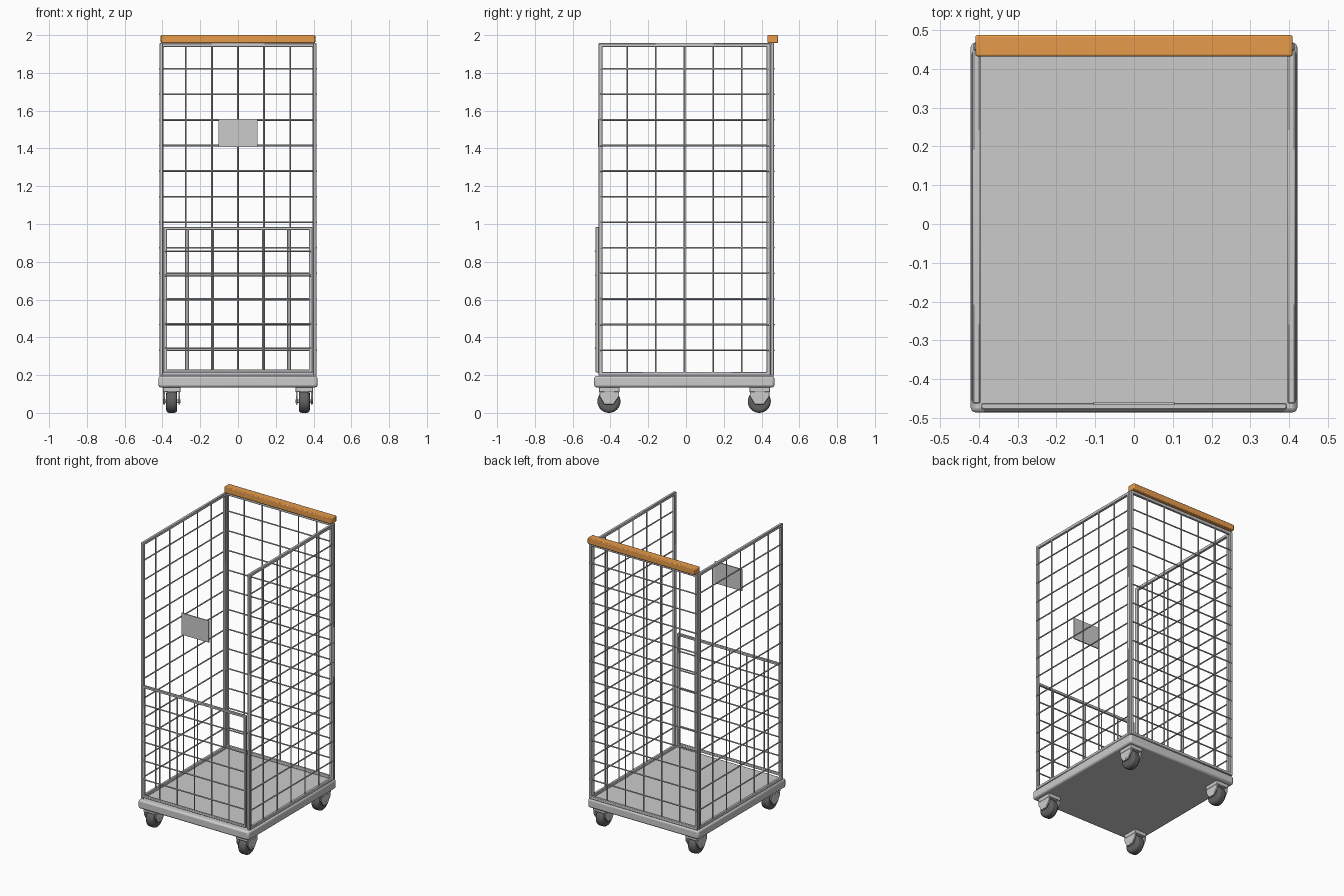
import bpy, bmesh, math
from mathutils import Vector, Matrix

if "Cube" in bpy.data.objects:
    bpy.data.objects.remove(bpy.data.objects["Cube"])

YC = -0.01  # depth centre of the base


def finish(name, bm, color=None, bevel=0, segs=2):
    bmesh.ops.recalc_face_normals(bm, faces=bm.faces)
    me = bpy.data.meshes.new(name)
    bm.to_mesh(me)
    bm.free()
    ob = bpy.data.objects.new(name, me)
    bpy.context.collection.objects.link(ob)
    if bevel:
        m = ob.modifiers.new("bevel", 'BEVEL')
        m.width, m.segments = bevel, segs
    if color:
        mat = bpy.data.materials.new(name + "_colour")
        mat.diffuse_color = color
        mat.use_nodes = True
        mat.node_tree.nodes["Principled BSDF"].inputs["Base Color"].default_value = mat.diffuse_color
        me.materials.append(mat)
    bpy.ops.object.select_all(action='DESELECT')
    bpy.context.view_layer.objects.active = ob
    ob.select_set(True)
    bpy.ops.object.shade_smooth_by_angle(angle=math.radians(35))
    return ob


def box(bm, lo, hi):
    lo, hi = Vector(lo), Vector(hi)
    mat = Matrix.Translation((lo + hi) / 2) @ Matrix.Diagonal((*(hi - lo), 1))
    bmesh.ops.create_cube(bm, size=1, matrix=mat)


def rod(bm, a, b, r, sides=8):
    a, b = Vector(a), Vector(b)
    d = b - a
    mat = Matrix.Translation((a + b) / 2) @ d.to_track_quat('Z', 'Y').to_matrix().to_4x4()
    bmesh.ops.create_cone(bm, cap_ends=True, segments=sides, radius1=r, radius2=r,
                          depth=d.length, matrix=mat)


def extrude(bm, faces, vec):
    ext = bmesh.ops.extrude_face_region(bm, geom=faces, use_keep_orig=True)["geom"]
    bmesh.ops.translate(bm, vec=vec, verts=[v for v in ext if isinstance(v, bmesh.types.BMVert)])


def panel(name, to_world, u0, u1, z0, z1, cols, rows, t=0.02, r=0.0045):
    """Tube frame with wire mesh; to_world(u, d, z), d = outward offset."""
    h = t / 2
    # One-piece rectangular frame ring
    bm = bmesh.new()
    rings = []
    for k in (0, t):
        rings.append([bm.verts.new(to_world(u, -h, z)) for u, z in (
            (u0 + k, z0 + k), (u1 - k, z0 + k), (u1 - k, z1 - k), (u0 + k, z1 - k))])
    o, n = rings
    faces = [bm.faces.new((o[i], o[(i + 1) % 4], n[(i + 1) % 4], n[i])) for i in range(4)]
    extrude(bm, faces, Vector(to_world(0, t, 0)) - Vector(to_world(0, 0, 0)))
    finish(name + "_frame", bm, bevel=0.003, segs=1)
    # Wire grid, horizontals outside the verticals
    bm = bmesh.new()
    for i in range(1, cols):
        u = u0 + (u1 - u0) * i / cols
        rod(bm, to_world(u, 0.003, z0 + h), to_world(u, 0.003, z1 - h), r)
    for i in range(1, rows):
        z = z0 + (z1 - z0) * i / rows
        rod(bm, to_world(u0 + 0.008, 0.009, z), to_world(u1 - 0.008, 0.009, z), r)
    finish(name + "_wires", bm)


# Base platform
bm = bmesh.new()
box(bm, (-0.421, -0.486, 0.135), (0.421, 0.468, 0.196))
finish("base_platform", bm, bevel=0.012, segs=2)

# Mesh panels: two sides, back, half-height front gate
for s, n in ((-1, "left"), (1, "right")):
    panel(n + "_panel", lambda u, d, z, s=s: (s * (0.406 + d), u, z),
          -0.463, 0.447, 0.197, 1.957, 6, 13)
panel("back_panel", lambda u, d, z: (u, 0.457 + d, z), -0.414, 0.414, 0.197, 1.957, 6, 13)
panel("front_gate", lambda u, d, z: (u, -0.470 - d, z), -0.394, 0.394, 0.213, 0.985, 6, 6, t=0.017)

# Wooden push handle
bm = bmesh.new()
box(bm, (-0.409, 0.432, 1.958), (0.409, 0.487, 2.0))
finish("wooden_handle", bm, (0.80, 0.33, 0.07, 1), bevel=0.005)

# Sign plate
bm = bmesh.new()
box(bm, (-0.104, -0.467, 1.408), (0.104, -0.459, 1.557))
finish("sign_plate", bm)

# Casters
for sx, nx in ((-1, "left"), (1, "right")):
    for sy, ny in ((-1, "front"), (1, "back")):
        x, y = sx * 0.351, YC + sy * 0.398
        tag = f"{ny}_{nx}_caster"
        # Fork: top block plus two tapered cheeks
        bm = bmesh.new()
        box(bm, (x - 0.046, y - 0.052, 0.11), (x + 0.046, y + 0.056, 0.137))
        prof = [(-0.05, 0.112), (0.054, 0.112), (0.054, 0.088), (0.024, 0.045),
                (-0.024, 0.045), (-0.05, 0.088)]
        for c in (-0.045, 0.035):
            f = bm.faces.new([bm.verts.new((x + c, y + p, z)) for p, z in prof])
            extrude(bm, [f], (0.010, 0, 0))
        finish(tag + "_fork", bm, bevel=0.002, segs=1)
        # Axle
        bm = bmesh.new()
        rod(bm, (x - 0.046, y, 0.061), (x + 0.046, y, 0.061), 0.009, 12)
        finish(tag + "_axle", bm)
        # Rounded wheel
        bm = bmesh.new()
        rod(bm, (x - 0.029, y, 0.061), (x + 0.029, y, 0.061), 0.061, 32)
        finish(tag + "_wheel", bm, (0.12, 0.12, 0.12, 1), bevel=0.016, segs=3)
